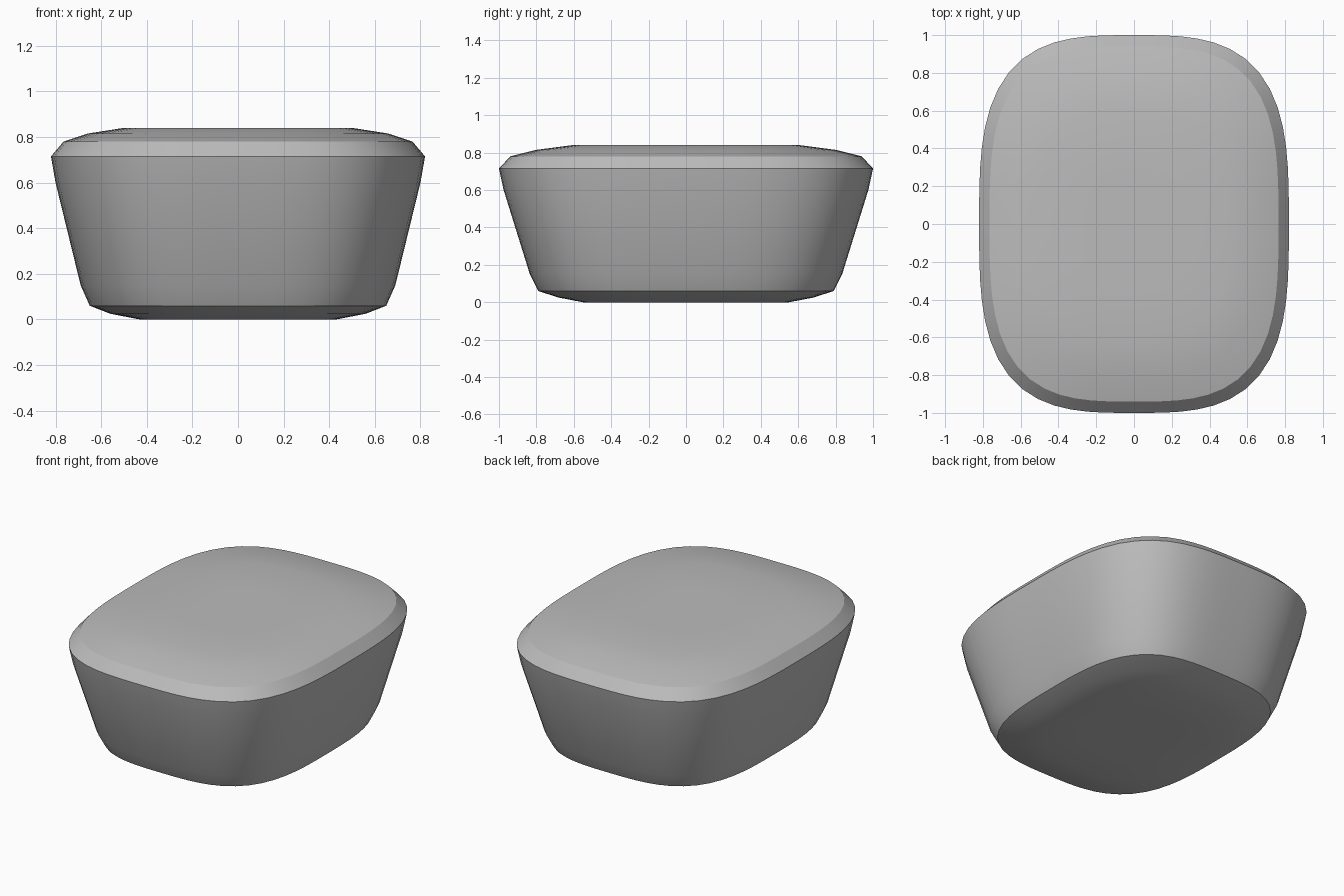
import bpy, bmesh, math

if "Cube" in bpy.data.objects:
    bpy.data.objects.remove(bpy.data.objects["Cube"])

SIDES = 64
# Rings from bottom to top: height, half width, half depth, corner squareness
RINGS = [
    (0.0, 0.22, 0.28, 2.8),
    (0.0, 0.43, 0.55, 2.9),
    (0.025, 0.56, 0.68, 3.0),
    (0.06, 0.65, 0.79, 3.2),
    (0.15, 0.69, 0.835, 3.2),
    (0.60, 0.80, 0.975, 3.2),
    (0.715, 0.82, 1.0, 3.2),
    (0.78, 0.765, 0.94, 3.2),
    (0.815, 0.66, 0.80, 3.0),
    (0.84, 0.50, 0.61, 2.9),
    (0.84, 0.25, 0.30, 2.8),
]


def rounded(c, power):
    return math.copysign(abs(c) ** (2 / power), c)


def ring(bm, z, hx, hy, power):
    verts = []
    for i in range(SIDES):
        a = math.tau * i / SIDES
        # Even spacing by direction around a rounded rectangle
        c, s = math.cos(a), math.sin(a)
        r = (abs(c) ** power + abs(s) ** power) ** (-1 / power)
        verts.append(bm.verts.new((hx * r * c, hy * r * s, z)))
    return verts


# One grey material
grey = bpy.data.materials.new("grey")
grey.use_nodes = True
colour = (0.5, 0.5, 0.5, 1)
grey.diffuse_color = colour
grey.node_tree.nodes["Principled BSDF"].inputs["Base Color"].default_value = colour

# Tapered block with softened rim and base
bm = bmesh.new()
loops = [ring(bm, *r) for r in RINGS]
for low, high in zip(loops, loops[1:]):
    for i in range(SIDES):
        j = (i + 1) % SIDES
        bm.faces.new((low[i], low[j], high[j], high[i]))
bm.faces.new(loops[0][::-1])
bm.faces.new(loops[-1])
bmesh.ops.recalc_face_normals(bm, faces=bm.faces)
mesh = bpy.data.meshes.new("tapered_block")
bm.to_mesh(mesh)
bm.free()
mesh.materials.append(grey)

block = bpy.data.objects.new("tapered_block", mesh)
bpy.context.collection.objects.link(block)
bpy.ops.object.select_all(action='DESELECT')
block.select_set(True)
bpy.context.view_layer.objects.active = block
bpy.ops.object.shade_smooth_by_angle(angle=math.radians(30))
